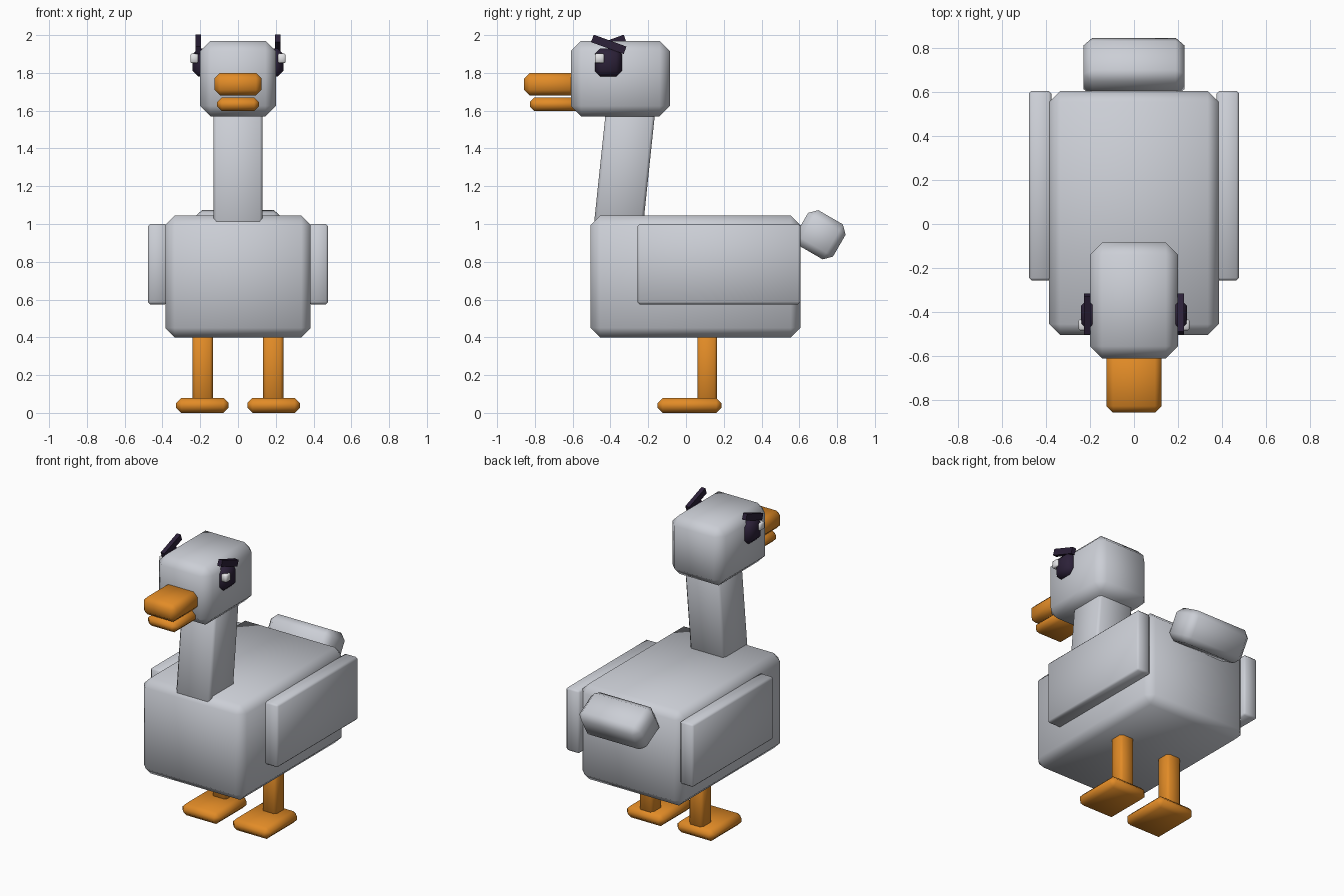
import bpy, bmesh, math
from mathutils import Matrix

if "Cube" in bpy.data.objects:
    bpy.data.objects.remove(bpy.data.objects["Cube"], do_unlink=True)


def make_material(name, rgb):
    mat = bpy.data.materials.new(name)
    mat.use_nodes = True
    mat.diffuse_color = (*rgb, 1)
    mat.node_tree.nodes["Principled BSDF"].inputs["Base Color"].default_value = (*rgb, 1)
    return mat


grey = make_material("feather grey", (0.60, 0.62, 0.67))
orange = make_material("beak orange", (0.76, 0.26, 0.02))
dark = make_material("dark plum", (0.025, 0.015, 0.04))
white = make_material("eye glint white", (0.85, 0.85, 0.87))


def block(name, mat, x, y, z, bevel=0.0, tilt=0.0):
    """Chamfered box from (min, max) ranges, tilted about its own x axis."""
    spans = (x, y, z)
    size = [hi - lo for lo, hi in spans]
    bm = bmesh.new()
    bmesh.ops.create_cube(bm, size=1, matrix=Matrix.Diagonal((*size, 1)))
    if bevel:
        bmesh.ops.bevel(bm, geom=bm.edges[:], offset=bevel, segments=1,
                        profile=0.5, affect='EDGES')
    mesh = bpy.data.meshes.new(name)
    bm.to_mesh(mesh)
    bm.free()
    mesh.materials.append(mat)
    obj = bpy.data.objects.new(name, mesh)
    obj.location = [(lo + hi) / 2 for lo, hi in spans]
    obj.rotation_euler.x = math.radians(tilt)
    bpy.context.collection.objects.link(obj)
    if bevel:
        bpy.ops.object.select_all(action='DESELECT')
        obj.select_set(True)
        bpy.context.view_layer.objects.active = obj
        bpy.ops.object.shade_smooth_by_angle(angle=math.radians(60))
    return obj


# Body, neck, head and tail
block("body", grey, (-0.385, 0.385), (-0.505, 0.605), (0.4, 1.045), 0.05)
block("neck", grey, (-0.13, 0.13), (-0.455, -0.195), (0.92, 1.68), 0.015, tilt=-6)
block("head", grey, (-0.2, 0.2), (-0.61, -0.085), (1.57, 1.97), 0.055)
block("tail", grey, (-0.23, 0.23), (0.597, 0.827), (0.836, 1.05), 0.04, tilt=-30)

# Beak
block("upper_beak", orange, (-0.125, 0.125), (-0.857, -0.56), (1.68, 1.8), 0.03)
block("lower_beak", orange, (-0.11, 0.11), (-0.827, -0.56), (1.597, 1.67), 0.025)

# Paired parts
for side, s in (("left", 1), ("right", -1)):
    def mirrored(a, b):
        return tuple(sorted((s * a, s * b)))

    block(side + "_wing", grey, mirrored(0.375, 0.477), (-0.257, 0.605), (0.575, 1.0), 0.012)
    block(side + "_leg", orange, mirrored(0.133, 0.24), (0.06, 0.165), (0.04, 0.44), 0.015)
    block(side + "_foot", orange, mirrored(0.05, 0.327), (-0.15, 0.187), (0.0, 0.08), 0.027)
    block(side + "_eye", dark, mirrored(0.16, 0.24), (-0.483, -0.34), (1.78, 1.93), 0.03)
    block(side + "_eye_glint", white, mirrored(0.21, 0.252), (-0.483, -0.433), (1.852, 1.902), 0.006)
    # The brows lean opposite ways
    block(side + "_brow", dark, mirrored(0.197, 0.226), (-0.501, -0.317), (1.93, 1.972), tilt=-20 * s)
